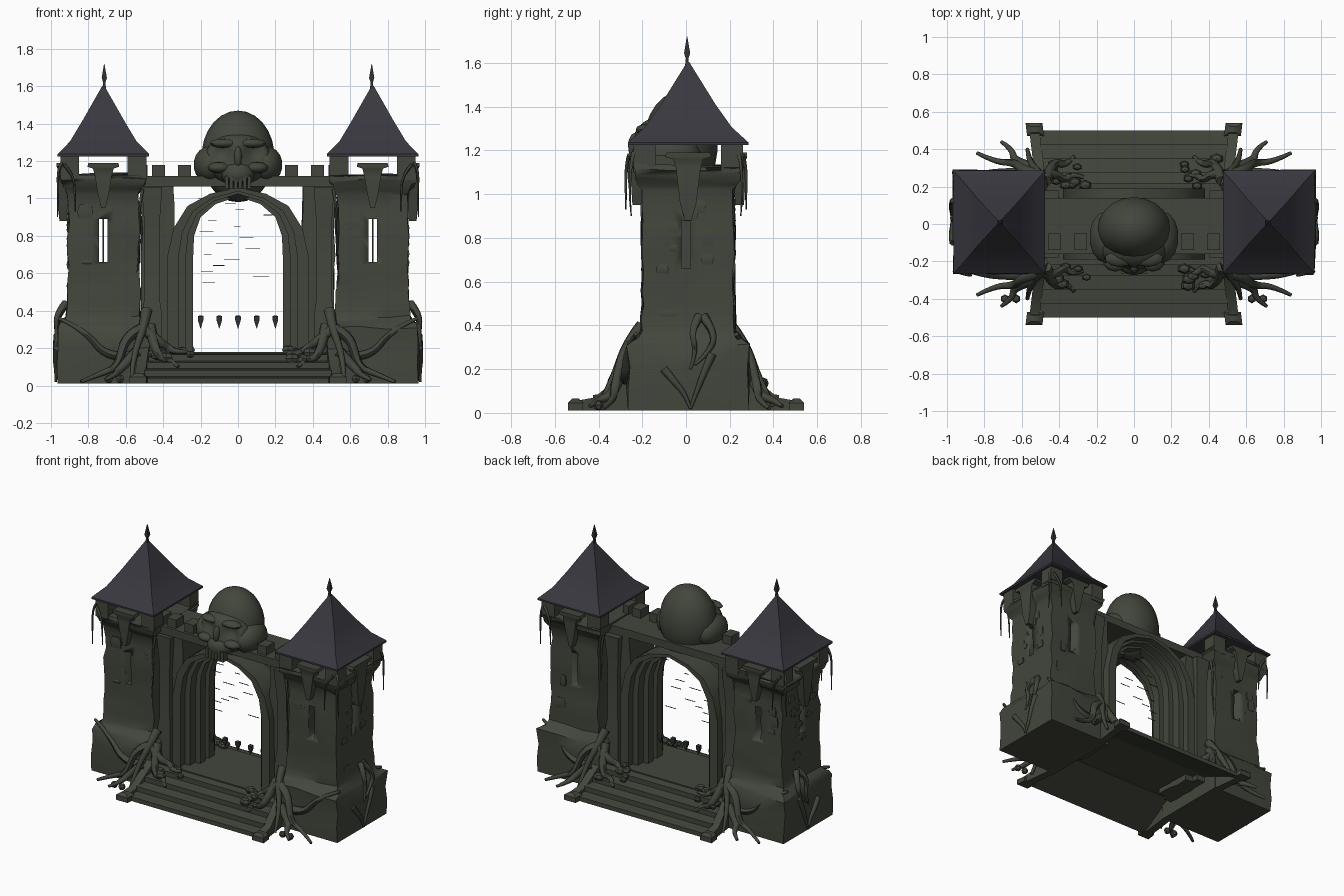
import bpy, bmesh, math, random
from mathutils import Vector

random.seed(4)
cube = bpy.data.objects.get("Cube")
if cube:
    bpy.data.objects.remove(cube)


def material(name, rgb):
    m = bpy.data.materials.new(name)
    m.use_nodes = True
    m.diffuse_color = (*rgb, 1)
    bsdf = m.node_tree.nodes["Principled BSDF"]
    bsdf.inputs["Base Color"].default_value = (*rgb, 1)
    bsdf.inputs["Roughness"].default_value = 0.9
    return m


STONE = material("mossy stone", (0.055, 0.062, 0.045))
SLATE = material("dark slate", (0.041, 0.039, 0.05))
IRON = material("dark iron", (0.032, 0.034, 0.034))


def finish(bm, name, mat, angle=40):
    bmesh.ops.recalc_face_normals(bm, faces=bm.faces)
    me = bpy.data.meshes.new(name)
    bm.to_mesh(me)
    bm.free()
    me.materials.append(mat)
    ob = bpy.data.objects.new(name, me)
    bpy.context.collection.objects.link(ob)
    smooth(ob, angle)
    return ob


def smooth(ob, angle):
    bpy.ops.object.select_all(action="DESELECT")
    ob.select_set(True)
    bpy.context.view_layer.objects.active = ob
    bpy.ops.object.shade_smooth_by_angle(angle=math.radians(angle))


def loft(bm, rings, cx=0, cy=0, cuts=0, rough=0):
    """Closed stack of rectangles given as (half x, half y, z)."""
    loops = [[bm.verts.new((cx + sx * hx, cy + sy * hy, z))
              for sx, sy in ((-1, -1), (1, -1), (1, 1), (-1, 1))] for hx, hy, z in rings]
    faces = [bm.faces.new(loops[0]), bm.faces.new(loops[-1])]
    for a, b in zip(loops, loops[1:]):
        faces += [bm.faces.new((a[i], a[(i + 1) % 4], b[(i + 1) % 4], b[i])) for i in range(4)]
    if cuts:
        edges = {e for f in faces for e in f.edges}
        bmesh.ops.subdivide_edges(bm, edges=list(edges), cuts=cuts, use_grid_fill=True)
        for v in bm.verts:
            if v.co.z > 0.02:
                v.co += Vector([random.uniform(-rough, rough) for _ in range(3)])


def box(bm, x0, x1, y0, y1, z0, z1):
    loft(bm, [((x1 - x0) / 2, (y1 - y0) / 2, z) for z in (z0, z1)], (x0 + x1) / 2, (y0 + y1) / 2)


def prism(bm, pts, axis, a, b):
    """Extrude a 2D outline along x or y."""
    def at(p, t):
        return (t, *p) if axis == "x" else (p[0], t, p[1])
    la, lb = [[bm.verts.new(at(p, t)) for p in pts] for t in (a, b)]
    bm.faces.new(la)
    bm.faces.new(lb)
    for i in range(len(pts)):
        j = (i + 1) % len(pts)
        bm.faces.new((la[i], la[j], lb[j], lb[i]))


def ball(bm, c, r, seg=10):
    vs = bmesh.ops.create_uvsphere(bm, u_segments=seg, v_segments=seg * 2 // 3, radius=1)["verts"]
    for v in vs:
        v.co = Vector([c[i] + v.co[i] * r[i] for i in range(3)])
    return vs


def tubes(name, paths, mat, size):
    """Tapering organic strands."""
    cu = bpy.data.curves.new(name, "CURVE")
    cu.dimensions, cu.bevel_depth, cu.bevel_resolution = "3D", size, 1
    cu.resolution_u, cu.use_fill_caps = 4, True
    for pts in paths:
        sp = cu.splines.new("NURBS")
        sp.points.add(len(pts) - 1)
        sp.use_endpoint_u, sp.order_u = True, 3
        for i, p in enumerate(pts):
            sp.points[i].co = (*p, 1)
            sp.points[i].radius = 1 - 0.7 * i / (len(pts) - 1)
    tmp = bpy.data.objects.new(name + "_guide", cu)
    me = bpy.data.meshes.new_from_object(tmp)
    bpy.data.objects.remove(tmp)
    me.materials.clear()
    me.materials.append(mat)
    ob = bpy.data.objects.new(name, me)
    bpy.context.collection.objects.link(ob)
    smooth(ob, 60)


CY = 0.01
for s, side in ((1, "left"), (-1, "right")):
    cx = 0.72 * s
    # tower body: plinth, shaft and flared head
    bm = bmesh.new()
    loft(bm, [(.245, .275, .01), (.245, .275, .31), (.195, .215, .37), (.188, .21, .56), (.188, .21, .8),
              (.185, .207, 1.02), (.23, .25, 1.09), (.23, .25, 1.13)], cx, CY, 2, 0.009)
    tower = finish(bm, side + "_tower", STONE)
    # arrow slits cut right through, with a shallow one on the outer side
    bm = bmesh.new()
    box(bm, cx - .022, cx + .022, -.5, .5, .66, .89)
    slit = finish(bm, side + "_slit_cutter", IRON)
    bm = bmesh.new()
    box(bm, *sorted((s * .8, s * 1.1)), -.02, .02, .66, .88)
    slit2 = finish(bm, side + "_side_slit_cutter", IRON)
    for c in (slit, slit2):
        c.hide_render = c.hide_viewport = True
        c.display_type = "WIRE"
        mod = tower.modifiers.new("slit", "BOOLEAN")
        mod.operation, mod.object, mod.solver = "DIFFERENCE", c, "EXACT"
    bm = bmesh.new()
    box(bm, cx - .004, cx + .004, 0, .02, .655, .895)
    finish(bm, side + "_slit_bar", IRON)
    # corner posts under the eaves
    bm = bmesh.new()
    for px in (-1, 1):
        for py in (-1, 1):
            x, y = cx + px * .18, CY + py * .2
            box(bm, x - .05, x + .05, y - .05, y + .05, 1.1, 1.24)
    finish(bm, side + "_roof_posts", STONE)
    # hanging flared spouts on three faces
    bm = bmesh.new()
    for px, py in ((0, -1), (0, 1), (s, 0)):
        k, low = (1.25, .88) if px else (1, .95)
        rings = [(.012, .02, low), (.03, .025, low + .08), (.045, .03, 1.12), (.055, .03, 1.16), (.085, .035, 1.17), (.08, .035, 1.19)]
        loft(bm, [(b, a * k, z) if px else (a, b, z) for a, b, z in rings], cx + px * .215, CY + py * .235)
    finish(bm, side + "_spouts", STONE)
    # slightly hollow pyramid roof with finial
    bm = bmesh.new()
    loft(bm, [(.245, .275, 1.225), (.245, .275, 1.237), (.178, .2, 1.305), (.115, .125, 1.41), (.004, .004, 1.605)], cx, CY)
    finish(bm, side + "_roof", SLATE, 25)
    bm = bmesh.new()
    loft(bm, [(.01, .01, 1.58), (.006, .006, 1.62), (.014, .014, 1.645), (.001, .001, 1.72)], cx - .005 * s, CY - .005)
    finish(bm, side + "_finial", IRON)
    # weathered stones standing slightly proud of the tower faces
    bm = bmesh.new()
    for i in range(26):
        z, t = random.uniform(.45, .98), random.uniform(-.13, .13)
        w, h = random.uniform(.02, .045), random.uniform(.015, .04)
        if i % 3 == 0:
            x = cx + s * .185
            loft(bm, [(.006, w * .8, z - h), (.012, w, z), (.006, w * .7, z + h)], x, t)
        elif abs(t) > .08:
            loft(bm, [(w * .8, .006, z - h), (w, .012, z), (w * .7, .006, z + h)], cx + t, CY + (.205 if i % 3 == 1 else -.205))
    finish(bm, side + "_tower_stones", STONE)
    # gate wall and its buttresses
    bm = bmesh.new()
    loft(bm, [(.085, .135, z) for z in (.1, .35, .7, 1.07)], s * .43, 0, 2, .007)
    finish(bm, side + "_gate_wall", STONE)
    bm = bmesh.new()
    for f in (-1, 1):
        loft(bm, [(.05, .05, .1), (.05, .05, .4), (.04, .04, .47), (.04, .04, .85), (.055, .055, 1.06)], s * .46, f * .125)
    finish(bm, side + "_buttresses", STONE)
    # stair rails with end blocks, splayed outward
    bm = bmesh.new()
    for f in (-1, 1):
        prism(bm, [(f * .53, .01), (f * .53, .05), (f * .42, .07), (f * .24, .22), (f * .24, .01)], "x", s * .475, s * .53)
        loft(bm, [(.045, .035, .01), (.045, .035, .045), (.02, .015, .065)], s * .5, f * .505)
    for v in bm.verts:
        v.co.x += s * .12 * (abs(v.co.y) - .25)
    finish(bm, side + "_stair_rails", STONE)

# lintel, parapet and battlements
bm = bmesh.new()
box(bm, -.52, .52, -.16, .14, 1.065, 1.12)
for x0, x1 in ((.25, .32), (.39, .46), (.485, .53)):
    for s in (-1, 1):
        box(bm, *sorted((s * x0, s * x1)), -.14, -.05, 1.1, 1.18)
finish(bm, "parapet", STONE)

# pointed arch stepping outward in three orders on both sides
arch_out = [(.38, .17), (.38, .68), (.345, .84), (.27, .96), (.15, 1.025), (0, 1.06)]
arch_in = [(.24, .17), (.24, .68), (.235, .8), (.2, .9), (.12, .97), (0, 1.01)]
bm = bmesh.new()
for f in (-1, 1):
    for s in (-1, 1):
        for t, y0, y1 in ((0, .02, .08), (.28, .08, .14), (.56, .14, .19)):
            inner = [Vector(a).lerp(Vector(b), t) for a, b in zip(arch_in, arch_out)]
            prism(bm, [(s * x, z) for x, z in arch_out + inner[::-1]], "y", f * y0, f * y1)
finish(bm, "arch_orders", STONE)

# threshold slab and thin flights of steps on both sides
bm = bmesh.new()
box(bm, -.5, .5, -.22, .22, .14, .18)
for f in (-1, 1):
    flight = [(f * .2, .135), (f * .5, .01)]
    for i in range(4):
        y, z = .5 - .075 * i, .04 + .042 * i
        flight += [(f * y, z), (f * (y - .075), z + .008)]
    prism(bm, flight, "x", -.5, .5)
finish(bm, "steps", STONE)

# portcullis points and thin remains of its rungs
bm = bmesh.new()
for i in range(5):
    loft(bm, [(.001, .001, .305), (.015, .012, .35), (.015, .012, .37), (.006, .006, .375)], -.2 + .1 * i, 0)
finish(bm, "portcullis_points", IRON)
bm = bmesh.new()
for i in range(16):
    z, x = .55 + .03 * i, random.uniform(-.22, .14)
    box(bm, x, x + random.uniform(.03, .09), -.002, .002, z, z + .003)
finish(bm, "portcullis_rungs", STONE)

# skull over the gate: cranium, face with eye hollows, side lobes, muzzle, teeth
bm = bmesh.new()
ball(bm, (0, -.025, 1.225), (.195, .17, .245), 20)
for v in ball(bm, (0, -.13, 1.21), (.18, .12, .14), 36):
    for sx in (-1, 1):
        d = (v.co - Vector((sx * .08, -.23, 1.24))).length
        if d < .08:
            v.co.y += .06 * (1 - d / .08)
for s in (-1, 1):
    ball(bm, (s * .15, -.07, 1.18), (.09, .14, .1), 14)
    ball(bm, (s * .075, -.185, 1.295), (.08, .045, .025))
    ball(bm, (s * .1, -.2, 1.165), (.065, .055, .03))
ball(bm, (0, -.2, 1.13), (.09, .075, .07), 14)
ball(bm, (0, -.235, 1.22), (.022, .03, .06))
for i in range(6):
    x = -.06 + .024 * i
    box(bm, x - .01, x + .01, -.265, -.22, 1.05, 1.12)
finish(bm, "skull", STONE, 60)

# roots and hanging vines, one quarter repeated four ways
roots = [[(.49, -.2, .4), (.5, -.27, .32), (.56, -.33, .16), (.57, -.4, .03)],
         [(.52, -.26, .3), (.6, -.29, .27), (.64, -.33, .1), (.74, -.33, .06), (.84, -.38, .02)],
         [(.5, -.25, .3), (.43, -.28, .24), (.37, -.23, .2), (.33, -.27, .18), (.27, -.25, .18)],
         [(.47, -.23, .32), (.44, -.34, .15), (.36, -.31, .14), (.32, -.36, .1)],
         [(.54, -.3, .18), (.64, -.33, .08), (.65, -.4, .06), (.71, -.44, .03)],
         [(.56, -.27, .16), (.7, -.275, .14), (.82, -.268, .3), (.96, -.23, .36)]]
hanging = [[(.94, -.24, 1.19), (.965, -.25, 1.16), (.96, -.26, 1.0), (.965, -.25, .9)],
           [(.93, -.26, 1.18), (.88, -.275, 1.13), (.87, -.275, 1.0), (.87, -.275, .93)],
           [(.51, -.2, 1.05), (.53, -.2, .95), (.52, -.2, .8), (.54, -.2, .6)]]
knots = [[(.92, .06, .44), (.975, .02, .38), (.965, .05, .28), (.975, .02, .2)],
         [(.92, .08, .44), (.975, .14, .36), (.965, .1, .27), (.975, .04, .22)],
         [(.965, -.1, .2), (.975, -.05, .14), (.97, 0, .08), (.975, .02, .02)],
         [(.965, .12, .27), (.975, .08, .18), (.97, .05, .1), (.975, .02, .02)]]
quarters = [(sx, sy) for sx in (-1, 1) for sy in (-1, 1)]
for name, paths, size, copies in (("roots", roots, .032, quarters), ("hanging_vines", hanging, .01, quarters),
                                  ("side_vines", knots, .022, quarters[1::2])):
    tubes(name, [[(x * sx, y * sy, z) for x, y, z in p] for p in paths for sx, sy in copies], STONE, size)

# buds and fallen rubble
bm = bmesh.new()
for sx, sy in quarters:
    if sy < 0:
        for x in (.63, .69):
            ball(bm, (sx * x, sy * .4, .035), (.024, .024, .024), 6)
    for i in range(8):
        x, y = random.uniform(.25, .46), random.uniform(.2, .36)
        r = random.uniform(.015, .03)
        ball(bm, (sx * x, sy * y, .19 - max(0, y - .24) * .5), (r * 1.4, r, r), 6)
finish(bm, "buds_and_rubble", STONE, 20)
